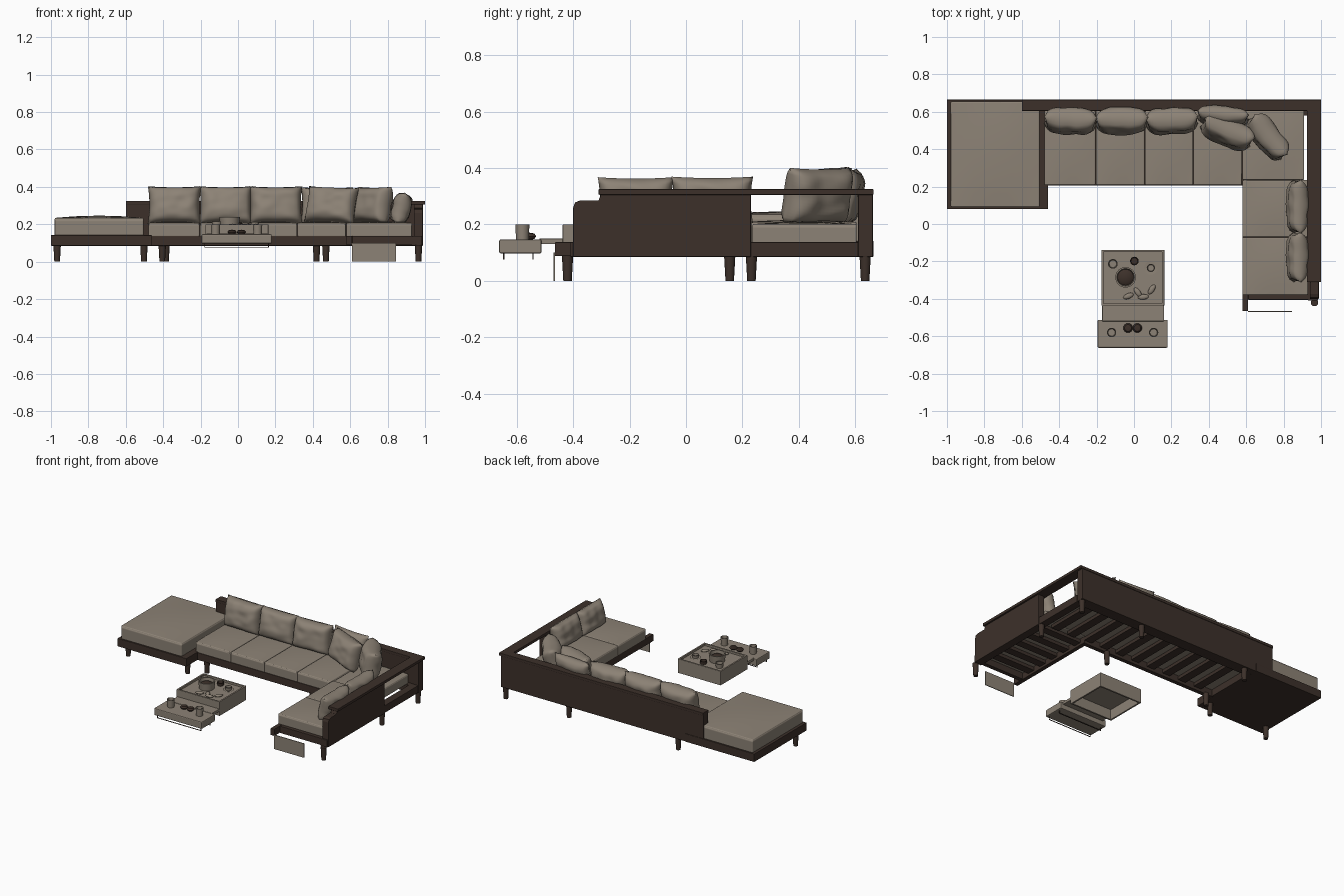
import bpy, bmesh, math
from mathutils import Matrix, Vector, noise

if "Cube" in bpy.data.objects:
    bpy.data.objects.remove(bpy.data.objects["Cube"])


def material(name, rgb):
    m = bpy.data.materials.new(name)
    m.diffuse_color = (*rgb, 1)
    m.use_nodes = True
    m.node_tree.nodes["Principled BSDF"].inputs["Base Color"].default_value = m.diffuse_color
    return m


WOOD = material("dark brown wood", (0.046, 0.030, 0.023))
CLOTH = material("taupe fabric", (0.265, 0.225, 0.18))


def finish(bm, name, mat, smooth=None, bevel=0, segs=2):
    bmesh.ops.recalc_face_normals(bm, faces=bm.faces)
    me = bpy.data.meshes.new(name)
    bm.to_mesh(me)
    bm.free()
    me.materials.append(mat)
    ob = bpy.data.objects.new(name, me)
    bpy.context.collection.objects.link(ob)
    if bevel:
        b = ob.modifiers.new("bevel", 'BEVEL')
        b.width, b.segments, b.limit_method = bevel, segs, 'ANGLE'
        b.angle_limit = math.radians(50)
    if smooth:
        bpy.ops.object.select_all(action='DESELECT')
        ob.select_set(True)
        bpy.context.view_layer.objects.active = ob
        bpy.ops.object.shade_smooth_by_angle(angle=math.radians(smooth))
    return ob


def box(name, x, y, z, mat=WOOD, bevel=0.003):
    bm = bmesh.new()
    bmesh.ops.create_cube(bm, size=1)
    for v in bm.verts:
        v.co = Vector([(a + b) / 2 + c * (b - a) for (a, b), c in zip((x, y, z), v.co)])
    return finish(bm, name, mat, bevel=bevel)


def cushion(name, x, y, z, bevel=0.02, crown=0.008):
    """Rounded seat cushion with a slightly domed top."""
    bm = bmesh.new()
    bmesh.ops.create_cube(bm, size=1)
    bmesh.ops.subdivide_edges(bm, edges=bm.edges[:], cuts=7, use_grid_fill=True)
    for v in bm.verts:
        u, w, top = v.co.x * 2, v.co.y * 2, v.co.z > 0.49
        v.co = Vector([(a + b) / 2 + c * (b - a) for (a, b), c in zip((x, y, z), v.co)])
        if top:
            v.co.z += crown * ((1 - u * u) * (1 - w * w) - 0.5)
    return finish(bm, name, CLOTH, smooth=60, bevel=bevel, segs=4)


def pillow(name, loc, w, h, t, lean=-0.2, turn=0.0, roll=0.0):
    """Stuffed pillow: two puffed grids joined at a pinched seam."""
    bm = bmesh.new()
    n = 18
    for side in (-1, 1):
        grid = bmesh.ops.create_grid(bm, x_segments=n, y_segments=n, size=1)["verts"]
        for vert in grid:
            u, v = vert.co.x, vert.co.y
            puff = max(0, (1 - u ** 4) * (1 - v ** 4)) ** 0.5
            wrinkle = 0.010 * noise.noise(Vector((u * 2.2, v * 2.2, loc[0] * 9 + side)))
            edge_u = 1 - 0.06 * (1 - v * v) * abs(u) ** 3
            edge_v = 1 - 0.06 * (1 - u * u) * abs(v) ** 3
            vert.co = Vector((u * edge_u * w / 2, side * puff * (t / 2 + wrinkle), v * edge_v * h / 2))
    bmesh.ops.remove_doubles(bm, verts=bm.verts, dist=0.0005)
    m = (Matrix.Translation(loc) @ Matrix.Rotation(turn, 4, 'Z')
         @ Matrix.Rotation(lean, 4, 'X') @ Matrix.Rotation(roll, 4, 'Y'))
    bm.transform(m)
    return finish(bm, name, CLOTH, smooth=70)


def lathe(name, x, y, profile, mat, steps=24):
    """Turned object from (radius, height) points."""
    bm = bmesh.new()
    vs = [bm.verts.new((r, 0, z)) for r, z in profile]
    es = [bm.edges.new(p) for p in zip(vs, vs[1:])]
    bmesh.ops.spin(bm, geom=vs + es, cent=(0, 0, 0), axis=(0, 0, 1),
                   angle=math.tau, steps=steps, use_merge=True)
    bmesh.ops.remove_doubles(bm, verts=bm.verts, dist=0.0001)
    bm.transform(Matrix.Translation((x, y, 0)))
    return finish(bm, name, mat, smooth=40)


# chaise platform and mattress on the left
box("chaise_platform", (-1, -0.46), (0.08, 0.665), (0.085, 0.142))
cushion("chaise_cushion", (-0.98, -0.505), (0.09, 0.655), (0.138, 0.24), 0.028, 0.012)

# main frame rails, wing frame rails
box("main_front_rail", (-0.48, 0.60), (0.205, 0.235), (0.085, 0.137))
box("main_left_rail", (-0.48, -0.45), (0.235, 0.61), (0.085, 0.137))
box("main_back_rail", (-0.46, 0.95), (0.58, 0.615), (0.085, 0.137))
box("wing_inner_rail", (0.58, 0.61), (-0.465, 0.235), (0.088, 0.137))
box("wing_outer_rail", (0.93, 0.985), (-0.41, 0.61), (0.085, 0.137))
box("wing_front_rail", (0.61, 0.95), (-0.405, -0.375), (0.088, 0.137))

# slats under the seats
for i in range(10):
    x = -0.36 + i * 0.13
    box(f"main_slat_{i}", (x, x + 0.06), (0.22, 0.60), (0.105, 0.128), bevel=0)
for i in range(5):
    y = -0.32 + i * 0.115
    box(f"wing_slat_{i}", (0.60, 0.95), (y, y + 0.055), (0.105, 0.128), bevel=0)

# back panel, side panel and the shelf strip on top
box("back_panel", (-0.60, 0.985), (0.61, 0.662), (0.085, 0.31))
box("back_shelf", (-0.60, 1.0), (0.605, 0.665), (0.305, 0.325))
box("side_shelf", (0.925, 1.0), (-0.31, 0.61), (0.305, 0.325))
bm = bmesh.new()
outline = [(-0.40, 0.085), (0.23, 0.085), (0.23, 0.31), (-0.30, 0.31), (-0.31, 0.285),
           (-0.375, 0.285), (-0.393, 0.278), (-0.40, 0.26)]
face = bm.faces.new([bm.verts.new((0.94, y, z)) for y, z in outline])
ext = bmesh.ops.extrude_face_region(bm, geom=[face])["geom"]
bmesh.ops.translate(bm, vec=(0.048, 0, 0), verts=[g for g in ext if isinstance(g, bmesh.types.BMVert)])
finish(bm, "side_panel", WOOD, bevel=0.003)

# tapered round legs
legs = [(-0.967, 0.155), (-0.503, 0.155), (-0.405, 0.232), (0.42, 0.232), (-0.385, 0.635),
        (0.47, 0.635), (0.965, 0.232), (0.965, -0.42), (0.965, 0.635)]
for i, (x, y) in enumerate(legs):
    lathe(f"leg_{i}", x, y, [(0, 0), (0.015, 0), (0.02, 0.09), (0, 0.09)], WOOD, 16)

# seat cushions
xs = [-0.48, -0.205, 0.058, 0.317, 0.578]
for i, (a, b) in enumerate(zip(xs, xs[1:])):
    cushion(f"seat_cushion_{i}", (a + 0.001, b - 0.001), (0.208, 0.605), (0.133, 0.212))
cushion("corner_cushion", (0.58, 0.91), (0.236, 0.605), (0.133, 0.205))
cushion("wing_cushion_back", (0.58, 0.93), (-0.07, 0.234), (0.133, 0.212))
cushion("wing_cushion_front", (0.58, 0.93), (-0.38, -0.072), (0.133, 0.212))

# back pillows
for i, x in enumerate((-0.34, -0.066, 0.202)):
    pillow(f"back_pillow_{i}", (x, 0.55, 0.303), 0.285, 0.205, 0.13, -0.2, 0.04 * (i - 1))
pillow("back_pillow_3", (0.475, 0.575, 0.30), 0.28, 0.2, 0.09, -0.2, -0.08)
pillow("corner_pillow_left", (0.50, 0.49, 0.303), 0.29, 0.2, 0.13, -0.28, -0.38, 0.04)
pillow("corner_pillow_right", (0.715, 0.465, 0.303), 0.28, 0.2, 0.13, -0.22, -0.9)
pillow("wing_pillow_back", (0.872, 0.093, 0.287), 0.29, 0.17, 0.1, -0.25, -math.pi / 2)
pillow("wing_pillow_front", (0.872, -0.178, 0.285), 0.27, 0.17, 0.1, -0.25, -math.pi / 2)

# throw hanging over the wing end
box("hanging_throw", (0.61, 0.845), (-0.470, -0.465), (0.0, 0.1), CLOTH, 0)

# tray table: open-bottomed box with rim and sunken floor
box("tray_floor", (-0.165, 0.15), (-0.425, -0.145), (0.172, 0.186), CLOTH, 0)
for side, x in (("left", -0.175), ("right", 0.15)):
    box(f"tray_wall_{side}", (x, x + 0.012), (-0.437, -0.138), (0.1, 0.2), CLOTH, 0.002)
for side, y in (("front", -0.437), ("back", -0.15)):
    box(f"tray_wall_{side}", (-0.175, 0.162), (y, y + 0.012), (0.1, 0.2), CLOTH, 0.002)
box("table_step", (-0.17, 0.16), (-0.52, -0.435), (0.13, 0.15), CLOTH)
box("front_tray", (-0.195, 0.18), (-0.662, -0.512), (0.097, 0.147), CLOTH, 0.006)

# thin wire runners under the table
for i, y in enumerate((-0.648, -0.545)):
    box(f"runner_{i}", (-0.18, 0.165), (y, y + 0.004), (0.075, 0.079), WOOD, 0)
    for x in (-0.18, 0.161):
        box(f"runner_post_{i}", (x, x + 0.004), (y, y + 0.004), (0.075, 0.1), WOOD, 0)


def cup(name, x, y, z, r, h, mat):
    lathe(name, x, y, [(0, z), (r * 0.9, z), (r, z + h), (r * 0.85, z + h),
                       (r * 0.75, z + h * 0.3), (0, z + h * 0.3)], mat)


# tableware
cup("big_bowl", -0.045, -0.285, 0.186, 0.055, 0.052, CLOTH)
lathe("bowl_filling", -0.045, -0.285, [(0, 0.226), (0.03, 0.224), (0.043, 0.215), (0, 0.215)], WOOD)
cup("small_cup", -0.113, -0.213, 0.186, 0.026, 0.03, CLOTH)
cup("dark_pot", 0.002, -0.198, 0.186, 0.023, 0.022, WOOD)
lathe("saucer", 0.09, -0.235, [(0, 0.186), (0.025, 0.186), (0.036, 0.193), (0, 0.19)], CLOTH)
cup("tea_cup", 0.09, -0.235, 0.19, 0.022, 0.022, CLOTH)
for i, x in enumerate((-0.12, 0.105)):
    cup(f"front_cup_{i}", x, -0.58, 0.146, 0.025, 0.054, CLOTH)
for i, x in enumerate((-0.032, 0.018)):
    lathe(f"dark_ball_{i}", x, -0.556, [(0, 0.146), (0.018, 0.148), (0.025, 0.158),
                                        (0.018, 0.168), (0, 0.171)], WOOD)

# small leaves lying on the tray
for i, (x, y, a) in enumerate(((-0.03, -0.385, 0.4), (0.02, -0.365, 2.2), (0.05, -0.39, 0.1), (0.095, -0.35, 1.0))):
    bm = bmesh.new()
    bmesh.ops.create_uvsphere(bm, u_segments=10, v_segments=6, radius=1)
    bm.transform(Matrix.Translation((x, y, 0.194)) @ Matrix.Rotation(a, 4, 'Z')
                 @ Matrix.Diagonal((0.03, 0.015, 0.009, 1)))
    finish(bm, f"leaf_{i}", CLOTH, smooth=60)
